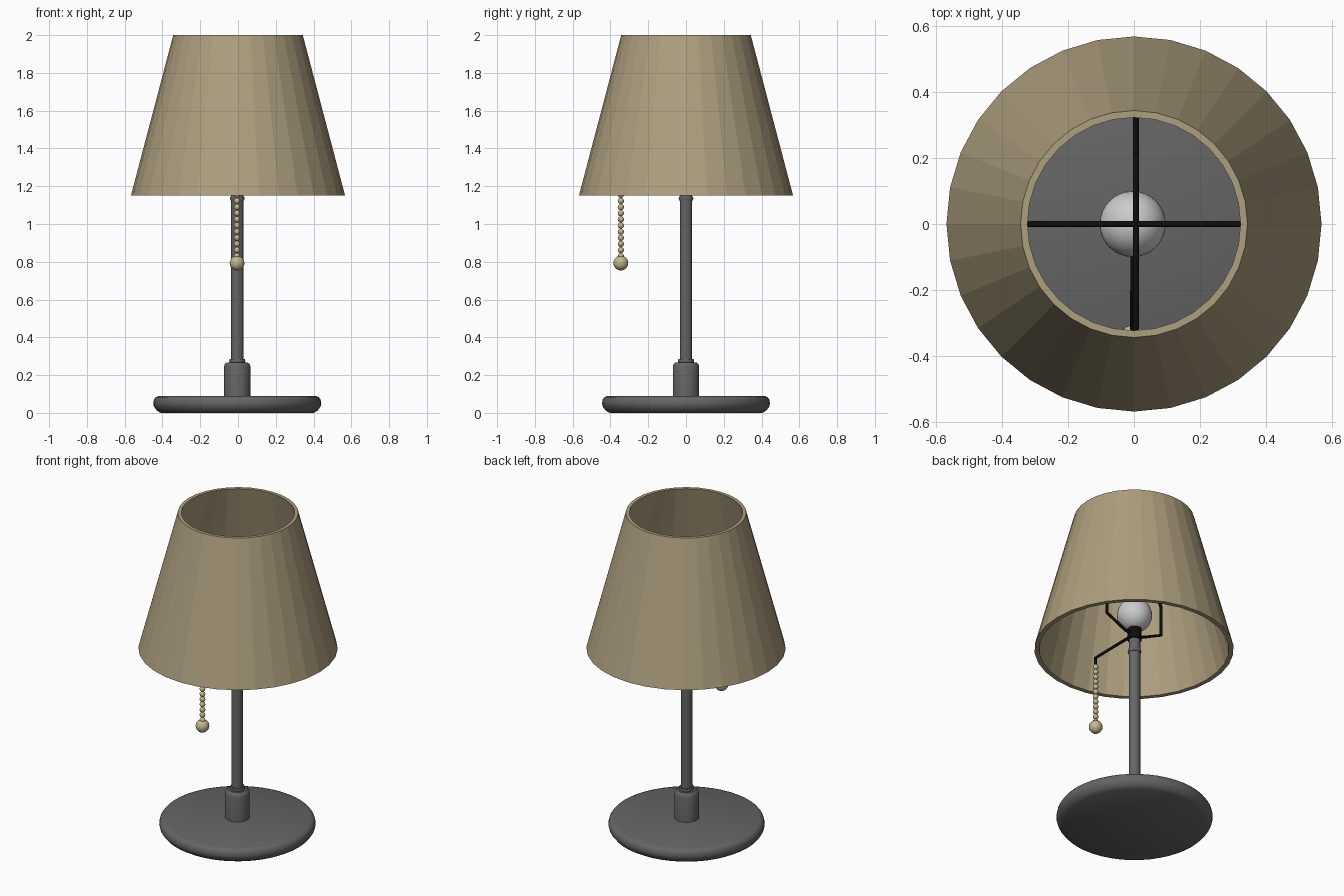
import bpy, bmesh, math
from mathutils import Matrix, Vector

if "Cube" in bpy.data.objects:
    bpy.data.objects.remove(bpy.data.objects["Cube"])

CX = -0.004  # stand sits a hair left of the shade axis


def material(name, rgb):
    m = bpy.data.materials.new(name)
    m.diffuse_color = (*rgb, 1)
    m.use_nodes = True
    m.node_tree.nodes["Principled BSDF"].inputs["Base Color"].default_value = m.diffuse_color
    return m


METAL = material("dark_metal", (0.13, 0.13, 0.13))
BLACK = material("black_wire", (0.004, 0.004, 0.004))
CLOTH = material("tan_cloth", (0.42, 0.345, 0.21))
BRASS = material("pale_brass", (0.55, 0.48, 0.28))


def finish(name, bm, mat=None, smooth=35):
    bmesh.ops.recalc_face_normals(bm, faces=bm.faces)
    me = bpy.data.meshes.new(name)
    bm.to_mesh(me)
    bm.free()
    ob = bpy.data.objects.new(name, me)
    bpy.context.collection.objects.link(ob)
    if mat:
        me.materials.append(mat)
    if smooth:
        bpy.ops.object.select_all(action='DESELECT')
        ob.select_set(True)
        bpy.context.view_layer.objects.active = ob
        bpy.ops.object.shade_smooth_by_angle(angle=math.radians(smooth))
    return ob


def lathe(name, profile, mat, sides=32, closed=False, x=CX, smooth=35):
    """Spin an (r, z) profile around the vertical axis."""
    bm = bmesh.new()
    vs = [bm.verts.new((x + r, 0, z)) for r, z in profile]
    n = len(vs)
    edges = [bm.edges.new((vs[i], vs[(i + 1) % n])) for i in range(n if closed else n - 1)]
    bmesh.ops.spin(bm, geom=vs + edges, cent=(x, 0, 0), axis=(0, 0, 1),
                   angle=math.tau, steps=sides)
    bmesh.ops.remove_doubles(bm, verts=bm.verts, dist=1e-4)
    return finish(name, bm, mat, smooth)


def balls(name, items, mat, seg=16, rings=10):
    bm = bmesh.new()
    for pos, r in items:
        bmesh.ops.create_uvsphere(bm, u_segments=seg, v_segments=rings, radius=r,
                                  matrix=Matrix.Translation(Vector(pos)))
    return finish(name, bm, mat, 60)


def wire(name, points, radius=0.009):
    cu = bpy.data.curves.new(name, 'CURVE')
    cu.dimensions = '3D'
    cu.bevel_depth = radius
    cu.bevel_resolution = 2
    cu.use_fill_caps = True
    sp = cu.splines.new('POLY')
    sp.points.add(len(points) - 1)
    for p, co in zip(sp.points, points):
        p.co = (*co, 1)
    cu.materials.append(BLACK)
    ob = bpy.data.objects.new(name, cu)
    bpy.context.collection.objects.link(ob)
    bpy.ops.object.select_all(action='DESELECT')
    ob.select_set(True)
    bpy.context.view_layer.objects.active = ob
    bpy.ops.object.convert(target='MESH')


# Stand: round foot, collar, pole with trim rings
lathe("base", [(0, 0), (0.405, 0), (0.425, 0.012), (0.441, 0.033), (0.445, 0.05),
               (0.441, 0.07), (0.432, 0.083), (0.415, 0.09), (0, 0.09)], METAL, 48)
lathe("base_collar", [(0.07, 0.085), (0.07, 0.245), (0.066, 0.258), (0.055, 0.268),
                      (0, 0.268)], METAL)
lathe("lower_ring", [(0.0, 0.266), (0.041, 0.266), (0.043, 0.274), (0.041, 0.284),
                     (0, 0.284)], METAL)
lathe("pole", [(0, 0.26), (0.033, 0.26), (0.033, 1.22), (0, 1.22)], METAL)
lathe("upper_ring", [(0, 1.125), (0.036, 1.125), (0.039, 1.135), (0.036, 1.146),
                     (0, 1.146)], METAL)

# Bulb and its socket
lathe("bulb_socket", [(0, 1.21), (0.04, 1.21), (0.04, 1.295), (0, 1.295)], BLACK)
balls("bulb", [((CX, 0, 1.373), 0.1)], None, 32, 16)

# Hollow faceted shade
lathe("shade", [(0.567, 1.15), (0.343, 2.0), (0.322, 2.0), (0.54, 1.15)], CLOTH, 32,
      closed=True, x=0, smooth=0)

# Wire harp around the bulb and cross spokes holding the shade
half = [(0, 1.245), (0.06, 1.25), (0.2, 1.315), (0.2, 1.5), (0.17, 1.57), (0, 1.7)]
for side, s in (("left", -1), ("right", 1)):
    wire("harp_" + side, [(s * r, 0, z) for r, z in half])
wire("shade_spoke_x", [(-0.405, 0, 1.7), (0.405, 0, 1.7)])
wire("shade_spoke_y", [(0.006, -0.405, 1.7), (0.006, 0.405, 1.7)])

# Pull switch arm, bead chain and end ball
wire("pull_arm", [(0, 0, 1.247), (CX, -0.345, 1.247), (CX, -0.345, 1.185)])
balls("pull_chain", [((CX - 0.001, -0.345, 1.187 - i * 0.0325), 0.0165) for i in range(12)],
      BRASS, 12, 8)
balls("pull_ball", [((CX - 0.001, -0.345, 0.793), 0.039)], BRASS, 24, 12)
